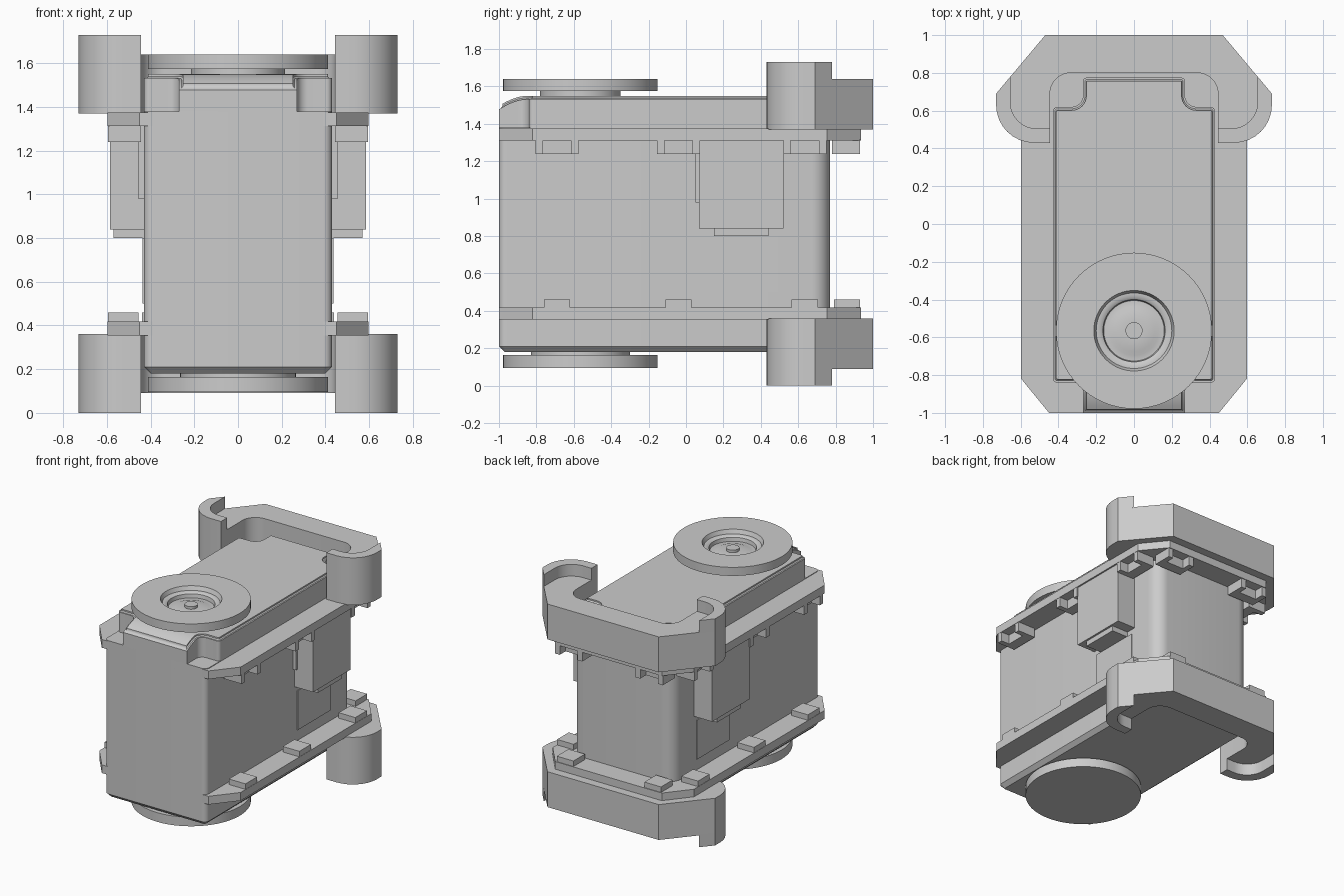
import bpy, bmesh, math
from mathutils import Vector

cube = bpy.data.objects.get("Cube")
if cube:
    bpy.data.objects.remove(cube, do_unlink=True)

HEIGHT = 1.73
grey = bpy.data.materials.new("plain grey")
grey.use_nodes = True
grey.diffuse_color = (0.6, 0.6, 0.6, 1)
grey.node_tree.nodes["Principled BSDF"].inputs["Base Color"].default_value = (0.6, 0.6, 0.6, 1)


def finish(name, bm, smooth=True):
    bmesh.ops.recalc_face_normals(bm, faces=bm.faces)
    mesh = bpy.data.meshes.new(name)
    bm.to_mesh(mesh)
    bm.free()
    mesh.materials.append(grey)
    obj = bpy.data.objects.new(name, mesh)
    bpy.context.collection.objects.link(obj)
    if smooth:
        bpy.ops.object.select_all(action="DESELECT")
        obj.select_set(True)
        bpy.context.view_layer.objects.active = obj
        bpy.ops.object.shade_smooth_by_angle(angle=math.radians(35))
    return obj


def rounded(points, steps=8):
    """Outline whose corners (x, y, radius) are replaced by arcs."""
    out = []
    for i, p in enumerate(points):
        corner = Vector(p[:2])
        if len(p) < 3:
            out.append(corner)
            continue
        a = (Vector(points[i - 1][:2]) - corner).normalized()
        b = (Vector(points[(i + 1) % len(points)][:2]) - corner).normalized()
        half = a.angle(b) / 2
        centre = corner + (a + b).normalized() * p[2] / math.sin(half)
        start = corner + a * p[2] / math.tan(half) - centre
        end = corner + b * p[2] / math.tan(half) - centre
        total = start.angle(end)
        for s in range(steps + 1):
            t = s / steps
            arc = start * math.sin((1 - t) * total) + end * math.sin(t * total)
            out.append(centre + arc / math.sin(total))
    return out


def mirrored(half):
    """Complete a right-hand outline with its reflection across x = 0."""
    return half + [(-p[0], *p[1:]) for p in reversed(half)]


def prism(outline, z0, z1):
    bm = bmesh.new()
    face = bm.faces.new([bm.verts.new((x, y, z0)) for x, y in outline])
    new = bmesh.ops.extrude_face_region(bm, geom=[face])["geom"]
    bmesh.ops.translate(bm, vec=(0, 0, z1 - z0),
                        verts=[v for v in new if isinstance(v, bmesh.types.BMVert)])
    return bm


def rim_edges(bm, z):
    return [e for e in bm.edges if all(abs(v.co.z - z) < 1e-4 for v in e.verts)]


def box(name, x0, x1, y0, y1, z0, z1):
    return finish(name, prism([(x0, y0), (x1, y0), (x1, y1), (x0, y1)], z0, z1), False)


def lathe(name, profile, y):
    bm = bmesh.new()
    verts = [bm.verts.new((r, 0, z)) for r, z in profile]
    edges = [bm.edges.new(pair) for pair in zip(verts, verts[1:])]
    bmesh.ops.spin(bm, geom=verts + edges, cent=(0, 0, 0), axis=(0, 0, 1),
                   angle=math.tau, steps=64)
    bmesh.ops.remove_doubles(bm, verts=bm.verts, dist=1e-4)
    bmesh.ops.translate(bm, vec=(0, y, 0), verts=bm.verts)
    return finish(name, bm)


# Main casing with a chamfered underside
body = prism(rounded(mirrored([(0.43, -1, 0.04), (0.43, 0.77, 0.1)])), 0.18, 1.38)
bmesh.ops.bevel(body, geom=rim_edges(body, 0.18), offset=0.03, segments=1, affect="EDGES")
finish("body", body)

# Raised top cap with notched corners and a front lip that curves down
cap = prism(rounded(mirrored([
    (0.27, -1), (0.27, -0.84, 0.05), (0.43, -0.84, 0.025), (0.43, 0.62, 0.025),
    (0.27, 0.62, 0.06), (0.27, 0.775, 0.02)])), 1.37, 1.55)
bmesh.ops.bevel(cap, geom=rim_edges(cap, 1.55), offset=0.018, segments=3, affect="EDGES")
for y in (-0.96, -0.93, -0.9, -0.87, -0.84):
    bmesh.ops.bisect_plane(cap, geom=cap.verts[:] + cap.edges[:] + cap.faces[:],
                           plane_co=(0, y, 0), plane_no=(0, 1, 0))
for v in cap.verts:
    if v.co.y < -0.84 and v.co.z > 1.4:
        v.co.z -= 0.055 * ((-0.84 - v.co.y) / 0.16) ** 2
finish("top_cap", cap)

# Flanges, bumpers and their hooked end rims, top and bottom
flange = mirrored([(0.45, -1), (0.597, -0.82), (0.597, 0.755), (0.45, 0.935)])
bumper = rounded(mirrored([(0.47, 1), (0.73, 0.69), (0.73, 0.43, 0.2),
                           (0.445, 0.43), (0.445, 0.8, 0.11)]))
hook = rounded([(0.655, 0.78), (0.73, 0.69), (0.73, 0.43, 0.2), (0.445, 0.43),
                (0.445, 0.505), (0.655, 0.505, 0.14)])
for level in ("top", "bottom"):
    def span(z0, z1):
        return (z0, z1) if level == "top" else (HEIGHT - z1, HEIGHT - z0)
    finish(level + "_flange", prism(flange, *span(1.312, 1.375)), False)
    finish(level + "_bumper", prism(bumper, *span(1.37, 1.64)))
    for side, s in (("left", 1), ("right", -1)):
        outline = [(s * x, y) for x, y in hook]
        finish(f"{level}_{side}_hook", prism(outline, *span(1.635, HEIGHT)))

# Slotted lugs under the top flange and the matching keys on the bottom flange
lug = [(-0.115, 0), (-0.075, 0), (-0.075, -0.07), (0.075, -0.07),
       (0.075, 0), (0.115, 0), (0.115, -0.15), (-0.115, -0.15)]
key = [(-0.07, 0), (0.07, 0), (0.07, -0.14), (-0.07, -0.14)]
for side, s in (("left", 1), ("right", -1)):
    for i, y in enumerate((-0.69, -0.04, 0.635)):
        finish(f"{side}_lug_{i}", prism([(s * (0.595 + v), y + u) for u, v in lug], 1.24, 1.315), False)
        finish(f"{side}_key_{i}", prism([(s * (0.595 + v), y + u) for u, v in key], 0.415, 0.46), False)
    finish(f"back_{side}_lug", prism([(s * 0.34 + u, 0.93 + v) for u, v in lug], 1.24, 1.315), False)
    finish(f"back_{side}_key", prism([(s * 0.37 + u, 0.93 + v) for u, v in key], 0.415, 0.46), False)

    # Side latch: housing, tongue, thin lower plate and guide strip
    box(side + "_latch_housing", s * 0.42, s * 0.585, 0.07, 0.52, 0.84, 1.315)
    box(side + "_latch_tongue", s * 0.42, s * 0.57, 0.15, 0.44, 0.8, 0.845)
    box(side + "_latch_plate", s * 0.425, s * 0.436, 0.1, 0.49, 0.5, 0.8)
    box(side + "_latch_strip", s * 0.42, s * 0.455, 0.05, 0.075, 0.98, 1.315)

# Round discs on short necks
lathe("top_disc", [(0, 1.6), (0.045, 1.6), (0.045, 1.58), (0.11, 1.58), (0.13, 1.572),
                   (0.16, 1.572), (0.165, 1.6), (0.18, 1.61), (0.2, 1.61), (0.213, 1.64),
                   (0.413, 1.64), (0.413, 1.575), (0.215, 1.575), (0.215, 1.54)], -0.565)
lathe("bottom_disc", [(0, 0.095), (0.413, 0.095), (0.413, 0.165),
                      (0.265, 0.165), (0.265, 0.19)], -0.565)
